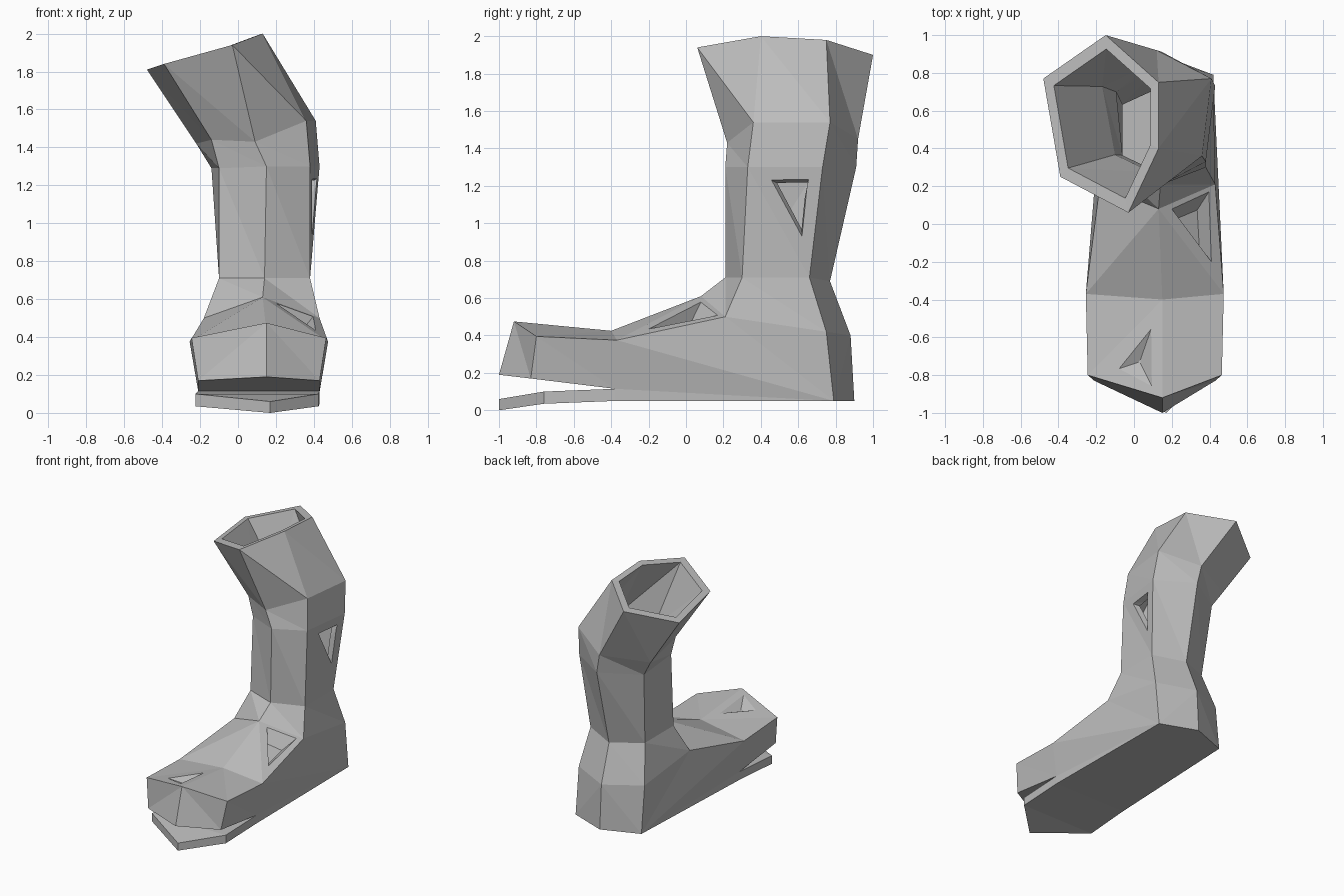
import bpy
import bmesh
from mathutils import Vector

if "Cube" in bpy.data.objects:
    bpy.data.objects.remove(bpy.data.objects["Cube"], do_unlink=True)

GREY = (0.5, 0.5, 0.5, 1.0)
material = bpy.data.materials.new("plain grey")
material.use_nodes = True
material.diffuse_color = GREY
material.node_tree.nodes["Principled BSDF"].inputs["Base Color"].default_value = GREY


def make_object(name, bm):
    bmesh.ops.recalc_face_normals(bm, faces=bm.faces)
    mesh = bpy.data.meshes.new(name)
    bm.to_mesh(mesh)
    bm.free()
    mesh.materials.append(material)
    obj = bpy.data.objects.new(name, mesh)
    bpy.context.collection.objects.link(obj)
    return obj


def add_ring(bm, points):
    return [bm.verts.new(p) for p in points]


def bridge(bm, upper, lower):
    """Join two closed rings with triangles."""
    count = len(upper)
    for i in range(count):
        j = (i + 1) % count
        bm.faces.new((upper[i], lower[i], lower[j]))
        bm.faces.new((upper[i], lower[j], upper[j]))


def pair(bm, half, y, z, centre=0.11):
    """A vertex on each side of the foot: left (+x), right (-x)."""
    return bm.verts.new((centre + half, y, z)), bm.verts.new((centre - half, y, z))


def shrink(points, factor):
    centre = sum((Vector(p) for p in points), Vector()) / len(points)
    return [centre.lerp(Vector(p), factor) for p in points]


def gash(target, corners, inner, push):
    """Cut a tapering three-sided hole through the surface."""
    corners = [Vector(c) for c in corners]
    bm = bmesh.new()
    outer_ring = add_ring(bm, [c + (c - i) * push for c, i in zip(corners, inner)])
    inner_ring = add_ring(bm, inner)
    bridge(bm, outer_ring, inner_ring)
    bm.faces.new(outer_ring)
    bm.faces.new(inner_ring)
    cutter = make_object("gash_cutter", bm)
    cutter.hide_render = True
    cut = target.modifiers.new("gash", 'BOOLEAN')
    cut.operation = 'DIFFERENCE'
    cut.solver = 'EXACT'
    cut.object = cutter
    bpy.context.view_layer.objects.active = target
    bpy.ops.object.modifier_apply(modifier=cut.name)
    bpy.data.objects.remove(cutter, do_unlink=True)


# Six-sided shaft sections: front, front left, back left, back, back right, front right
rim = [(-0.03, 0.06, 1.94), (0.13, 0.40, 2.0), (0.13, 0.75, 1.98),
       (-0.15, 1.0, 1.90), (-0.48, 0.77, 1.81), (-0.39, 0.25, 1.84)]
bend = [(0.09, 0.22, 1.43), (0.36, 0.36, 1.54), (0.41, 0.77, 1.54),
        (0.12, 0.92, 1.45), (-0.22, 0.76, 1.42), (-0.14, 0.33, 1.44)]
calf = [(0.15, 0.21, 1.30), (0.38, 0.33, 1.30), (0.43, 0.73, 1.30),
        (0.15, 0.91, 1.30), (-0.14, 0.73, 1.29), (-0.10, 0.33, 1.29)]
ankle = [(0.14, 0.21, 0.71), (0.38, 0.30, 0.71), (0.38, 0.66, 0.71),
         (0.14, 0.77, 0.69), (-0.10, 0.66, 0.71), (-0.10, 0.30, 0.71)]
sections = [rim, bend, calf, ankle]

bm = bmesh.new()

# Outside of the shaft
outside = [add_ring(bm, s) for s in sections]
for upper, lower in zip(outside, outside[1:]):
    bridge(bm, upper, lower)

# Hollow inside and its floor
hollow = [shrink(s, 0.84) for s in sections]
hollow.append([Vector((p.x, p.y, 0.13)) for p in hollow[-1]])
inside = [add_ring(bm, s) for s in hollow]
for upper, lower in zip(inside, inside[1:]):
    bridge(bm, upper, lower)
bm.faces.new(inside[-1])
for i in range(6):
    j = (i + 1) % 6
    bm.faces.new((outside[0][i], outside[0][j], inside[0][j], inside[0][i]))

# Instep and heel
tongue = bm.verts.new((0.13, 0.08, 0.61))
cheek = pair(bm, 0.305, 0.21, 0.50, 0.125)
heel = pair(bm, 0.29, 0.75, 0.42, 0.13)
heel_back = bm.verts.new((0.13, 0.88, 0.40))
bridge(bm, outside[-1], [tongue, cheek[0], heel[0], heel_back, heel[1], cheek[1]])

# Toe box and opened sole
heel_base = pair(bm, 0.29, 0.79, 0.05, 0.13)
back_base = bm.verts.new((0.13, 0.90, 0.05))
ball = bm.verts.new((0.15, -0.40, 0.425))
ball_side = pair(bm, 0.365, -0.37, 0.375)
mouth = pair(bm, 0.32, -0.38, 0.115)
sole_mid = pair(bm, 0.32, -0.38, 0.05)
toe_top = bm.verts.new((0.15, -0.92, 0.475))
toe_side = pair(bm, 0.355, -0.80, 0.395)
lip = bm.verts.new((0.15, -1.0, 0.19))
lip_side = pair(bm, 0.32, -0.83, 0.17)
flap = bm.verts.new((0.17, -1.0, 0.06))
flap_side = pair(bm, 0.325, -0.76, 0.10, 0.10)
flap_base = bm.verts.new((0.17, -1.0, 0.0))
flap_base_side = pair(bm, 0.325, -0.76, 0.035, 0.10)

for s in (0, 1):
    for face in (
        (heel[s], heel_back, back_base, heel_base[s]),
        (tongue, cheek[s], ball_side[s]),
        (tongue, ball_side[s], ball),
        (cheek[s], heel[s], heel_base[s]),
        (cheek[s], heel_base[s], ball_side[s]),
        (ball_side[s], heel_base[s], sole_mid[s], mouth[s]),
        (ball, ball_side[s], toe_side[s], toe_top),
        (ball_side[s], mouth[s], lip_side[s], toe_side[s]),
        (toe_top, toe_side[s], lip_side[s], lip),
        (mouth[s], sole_mid[s], flap_base_side[s], flap_side[s]),
        (flap_side[s], flap_base_side[s], flap_base, flap),
    ):
        bm.faces.new(face)
for face in (
    (mouth[0], mouth[1], lip_side[1], lip, lip_side[0]),
    (mouth[0], mouth[1], flap_side[1], flap, flap_side[0]),
    (sole_mid[0], sole_mid[1], flap_base_side[1], flap_base, flap_base_side[0]),
    (sole_mid[0], heel_base[0], back_base, heel_base[1], sole_mid[1]),
):
    bm.faces.new(face)
bmesh.ops.triangulate(bm, faces=[f for f in bm.faces if len(f.verts) > 3])
boot = make_object("worn_boot", bm)

# Torn holes: shaft side, instep side and toe top
shaft_hole = [(0.40, 0.45, 1.235), (0.42, 0.655, 1.235), (0.39, 0.62, 0.93)]
shaft_inner = [Vector(p) for p in ((0.30, 0.53, 1.19), (0.30, 0.65, 1.19), (0.30, 0.615, 1.03))]
gash(boot, shaft_hole, shaft_inner, 0.2)

instep_hole = [(0.41, -0.20, 0.435), (0.20, 0.08, 0.58), (0.39, 0.16, 0.50)]
instep_inner = [p - Vector((0.03, 0.02, 0.07)) for p in shrink(instep_hole, 0.55)]
gash(boot, instep_hole, instep_inner, 0.3)

toe_hole = [(0.10, -0.53, 0.435), (-0.12, -0.78, 0.43), (0.10, -0.87, 0.465)]
toe_pit = Vector((0.03, -0.73, 0.395))
toe_inner = [toe_pit.lerp(Vector(p), 0.05) for p in toe_hole]
gash(boot, toe_hole, toe_inner, 0.2)
